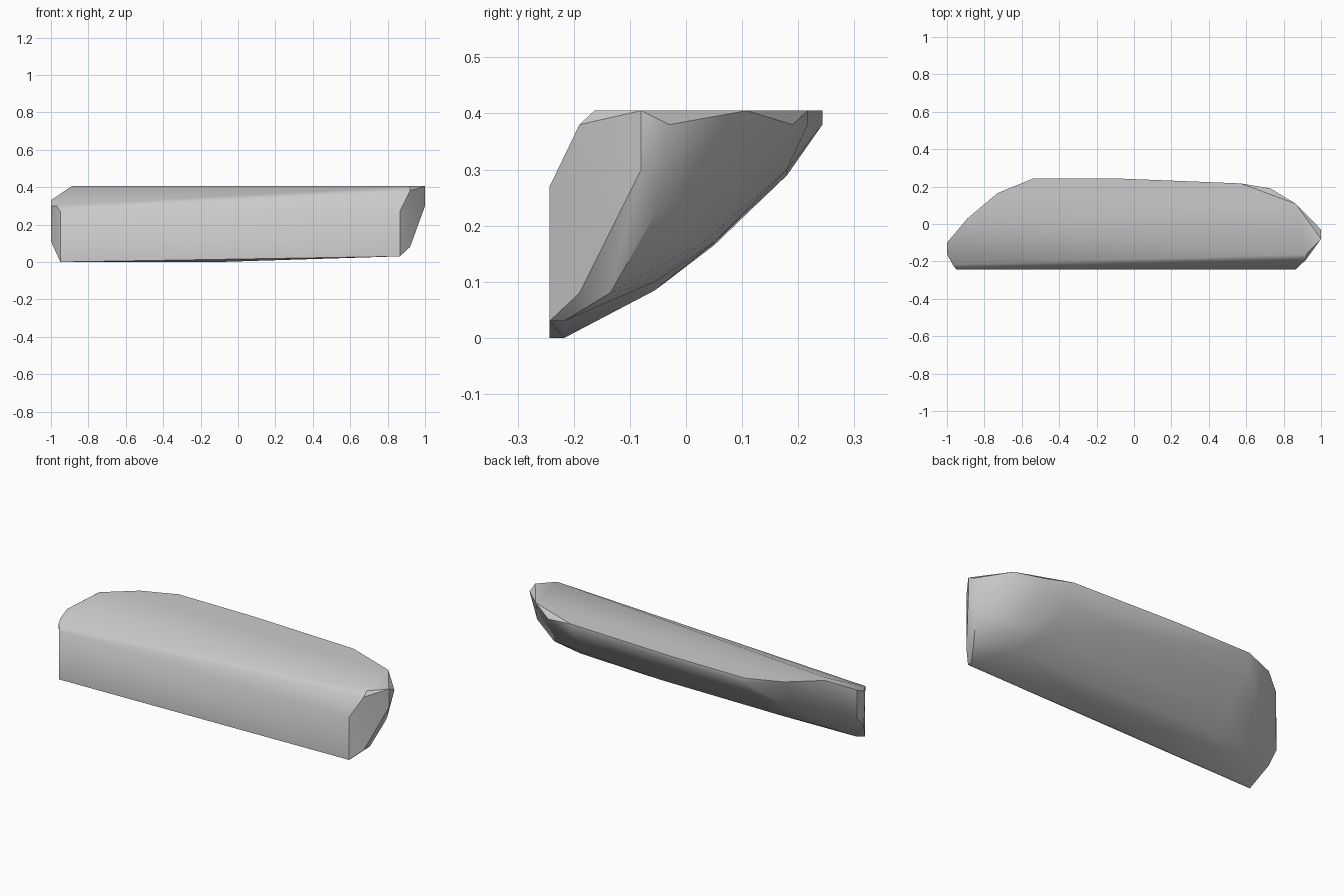
import bpy
import bmesh
import math

cube = bpy.data.objects.get("Cube")
if cube:
    bpy.data.objects.remove(cube, do_unlink=True)


def plain_material(name, colour):
    mat = bpy.data.materials.new(name)
    mat.use_nodes = True
    mat.diffuse_color = colour
    mat.node_tree.nodes["Principled BSDF"].inputs["Base Color"].default_value = colour
    return mat


def extrude_x(profile, x_start, x_end):
    """Repeat a (y, z) profile at two positions along x."""
    return [(x, y, z) for x in (x_start, x_end) for y, z in profile]


def hull_object(name, points, mat):
    """Wrap the outline points in one faceted convex solid."""
    bm = bmesh.new()
    for p in points:
        bm.verts.new(p)
    bmesh.ops.convex_hull(bm, input=bm.verts[:])
    loose = [v for v in bm.verts if not v.link_faces]
    bmesh.ops.delete(bm, geom=loose, context='VERTS')
    bmesh.ops.dissolve_limit(bm, angle_limit=math.radians(1),
                             verts=bm.verts[:], edges=bm.edges[:])
    bmesh.ops.recalc_face_normals(bm, faces=bm.faces[:])
    mesh = bpy.data.meshes.new(name)
    bm.to_mesh(mesh)
    bm.free()
    mesh.materials.append(mat)
    obj = bpy.data.objects.new(name, mesh)
    bpy.context.collection.objects.link(obj)
    return obj


FRONT, TOP, RIM = -.243, .405, .38

# Flat front face
front = [(-.95, FRONT, 0), (-.95, FRONT, .27),
         (.865, FRONT, .03), (.865, FRONT, .27)]

# Flat top outline
top = [(x, y, TOP) for x, y in (
    (-.89, 0), (-.89, .03), (-.73, .165), (-.54, .243), (-.08, .243),
    (.57, .217), (.865, .108), (1, -.08), (.92, -.163))]

# Lip just under the top edge
rim = [(x, y, RIM) for x, y in (
    (-.54, .243), (-.08, .243), (.57, .217), (.73, .19),
    (1, -.03), (.92, -.19))]

# Curved underside, rising from the front edge to the back lip
belly = extrude_x([(.18, .29), (.05, .165), (-.055, .085)], -.55, .2)
belly += extrude_x([(-.217, 0)], -.92, -.1)
belly += [(.57, .18, .3), (.6, .05, .17), (.7, -.055, .1),
          (.75, .03, .17), (.865, -.217, .03),
          (-.73, .08, .21), (-.8, -.08, .08)]

# Blunt end at the negative side
left_end = [(-1, -.16, .3), (-1, -.1, .33), (-1, -.1, .17), (-1, -.16, .11),
            (-.97, -.217, .3)]

# Chamfered end at the positive side
right_end = [(1, -.08, .3), (.97, -.055, .22),
             (.92, -.135, .08), (.92, -.19, .08)]

stone = plain_material("stone grey", (.6, .6, .6, 1))
slab = hull_object("stone_slab", front + top + rim + belly + left_end + right_end, stone)

bpy.ops.object.select_all(action='DESELECT')
slab.select_set(True)
bpy.context.view_layer.objects.active = slab
bpy.ops.object.shade_smooth_by_angle(angle=math.radians(30))
